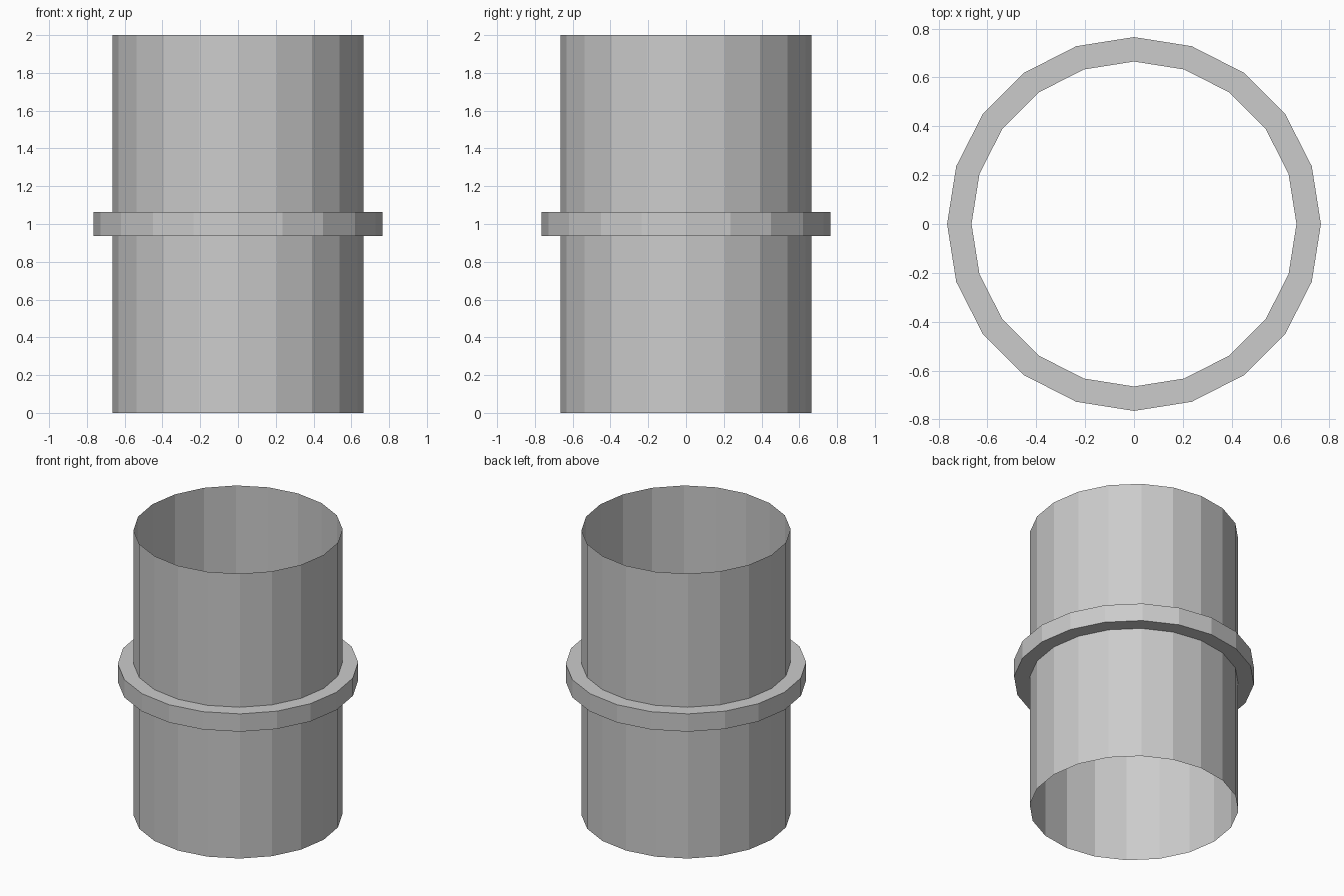
import bpy, bmesh
from math import cos, sin, tau

if "Cube" in bpy.data.objects:
    bpy.data.objects.remove(bpy.data.objects["Cube"])

SIDES = 20
TUBE_R, COLLAR_R = 0.665, 0.765
COLLAR_LOW, COLLAR_HIGH, HEIGHT = 0.9375, 1.0625, 2.0


def revolve(name, profile):
    """Spin an open (radius, height) profile into a flat-faced shell."""
    bm = bmesh.new()
    rings = [[bm.verts.new((r * cos(tau * i / SIDES), r * sin(tau * i / SIDES), z))
              for i in range(SIDES)] for r, z in profile]
    for low, high in zip(rings, rings[1:]):
        for i in range(SIDES):
            j = (i + 1) % SIDES
            bm.faces.new((low[i], low[j], high[j], high[i]))
    mesh = bpy.data.meshes.new(name)
    bm.to_mesh(mesh)
    bm.free()
    obj = bpy.data.objects.new(name, mesh)
    bpy.context.collection.objects.link(obj)
    return obj


# Open thin-walled tube with a square collar extruded around its middle
revolve("pipe_with_collar", [
    (TUBE_R, 0), (TUBE_R, COLLAR_LOW), (COLLAR_R, COLLAR_LOW),
    (COLLAR_R, COLLAR_HIGH), (TUBE_R, COLLAR_HIGH), (TUBE_R, HEIGHT)])
